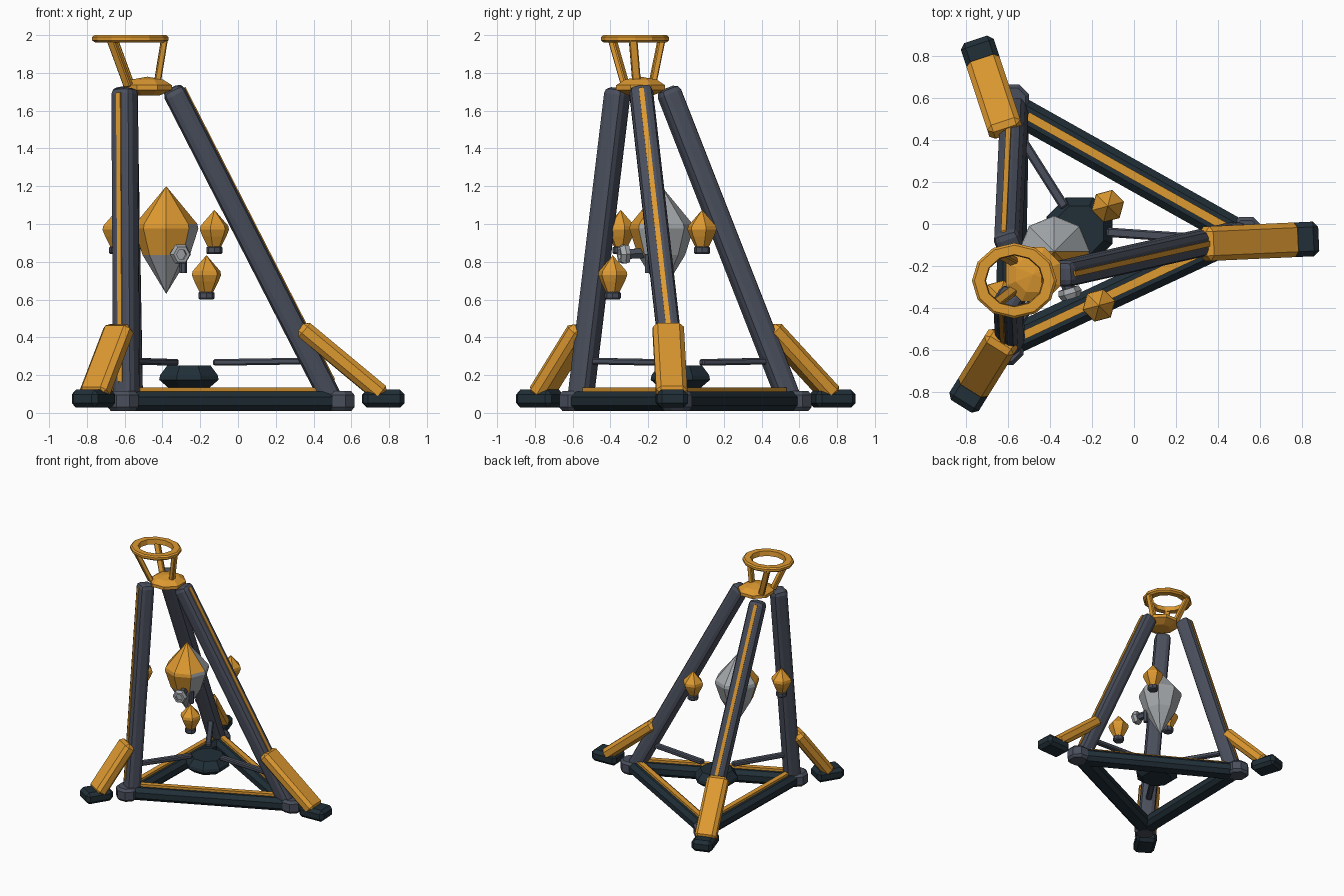
import bpy
import bmesh
from math import radians, cos, sin, tau
from mathutils import Vector, Matrix

cube = bpy.data.objects.get("Cube")
if cube:
    bpy.data.objects.remove(cube, do_unlink=True)


def material(name, rgb):
    m = bpy.data.materials.new(name)
    m.use_nodes = True
    m.diffuse_color = (*rgb, 1)
    m.node_tree.nodes["Principled BSDF"].inputs["Base Color"].default_value = (*rgb, 1)
    return m


ORANGE = material("orange paint", (0.73, 0.32, 0.03))
STEEL = material("slate steel", (0.068, 0.078, 0.108))
DARK = material("dark metal", (0.015, 0.028, 0.038))
GREY = material("light grey", (0.38, 0.40, 0.42))


def finish(name, bm, *mats):
    bmesh.ops.recalc_face_normals(bm, faces=bm.faces)
    mesh = bpy.data.meshes.new(name)
    bm.to_mesh(mesh)
    bm.free()
    for m in mats:
        mesh.materials.append(m)
    ob = bpy.data.objects.new(name, mesh)
    bpy.context.collection.objects.link(ob)
    return ob


def bar(name, a, b, width, depth, out, mat, bevel=0.03, segments=1):
    """Chamfered box from a to b; its depth axis points along out."""
    a, b, out = Vector(a), Vector(b), Vector(out)
    axis = (b - a).normalized()
    side = axis.cross(out).normalized()
    out = side.cross(axis)
    rot = Matrix((side, out, axis)).transposed().to_4x4()
    bm = bmesh.new()
    bmesh.ops.create_cube(bm, size=1)
    bmesh.ops.scale(bm, vec=(width, depth, (b - a).length), verts=bm.verts)
    if bevel:
        bmesh.ops.bevel(bm, geom=bm.edges[:], offset=bevel, segments=segments,
                        profile=0.5, affect='EDGES')
    bm.transform(Matrix.Translation((a + b) / 2) @ rot)
    return finish(name, bm, mat)


def lathe(name, centre, profile, sides, *mats, turn=0, squash=1, closed=False, axis=None, paint=None):
    """Faceted solid from (radius, height) points around an axis."""
    bm = bmesh.new()
    rings = []
    for r, z in profile:
        if r == 0:
            rings.append([bm.verts.new((0, 0, z))] * sides)
            continue
        angles = [radians(turn) + tau * i / sides for i in range(sides)]
        rings.append([bm.verts.new((r * cos(t), r * squash * sin(t), z)) for t in angles])
    pairs = list(zip(rings, rings[1:]))
    if closed:
        pairs.append((rings[-1], rings[0]))
    for lo, hi in pairs:
        for i in range(sides):
            j = (i + 1) % sides
            bm.faces.new(dict.fromkeys((lo[i], lo[j], hi[j], hi[i])))
    if not closed:
        for ring in (rings[0], rings[-1]):
            if len(set(ring)) > 2:
                bm.faces.new(ring)
    if paint:
        for f in bm.faces:
            f.material_index = paint(f.calc_center_median())
    if axis:
        bm.transform(Vector(axis).to_track_quat('Z', 'Y').to_matrix().to_4x4())
    bm.transform(Matrix.Translation(centre))
    return finish(name, bm, *mats)


# Legs with their corner joints, braces, feet, spokes and crown rods
# name: base corner, leg top, brace top, foot centre, rod bottom, rod top
hub = Vector((-0.26, -0.03, 0.265))
legs = {
    "right": ((0.50, -0.05), (-0.35, -0.24), (0.33, -0.095), (0.77, -0.075), (-0.43, -0.26), (-0.39, -0.28)),
    "front": ((-0.59, -0.56), (-0.60, -0.36), (-0.625, -0.55), (-0.765, -0.775), (-0.58, -0.32), (-0.67, -0.39)),
    "back": ((-0.57, 0.55), (-0.60, -0.10), (-0.61, 0.44), (-0.72, 0.775), (-0.57, -0.18), (-0.66, -0.13)),
}
corners = []
for name, (base, top, brace, foot, rod_a, rod_b) in legs.items():
    base, foot, brace = Vector(base), Vector(foot), Vector(brace)
    out = (foot - brace).normalized()
    corners.append((name, base, out))
    a, b = Vector((*base, 0.06)), Vector((*top, 1.72))
    bar(name + "_leg", a, b, 0.125, 0.12, (*out, 0), STEEL, 0.035, 2)
    axis = (b - a).normalized()
    face = Vector((*out, 0))
    face = (face - axis * face.dot(axis)).normalized() * 0.06
    bar(name + "_leg_stripe", a + axis * 0.1 + face, b - axis * 0.03 + face,
        0.026, 0.012, (*out, 0), ORANGE, 0)
    node = base + out * 0.035
    lathe(name + "_corner_joint", (*node, 0.01),
          [(0.07, 0), (0.088, 0.02), (0.088, 0.085), (0.07, 0.105)], 8, STEEL, turn=22.5)
    inner, outer = Vector((*brace, 0.455)), Vector((*foot, 0.09))
    bar(name + "_brace", inner, outer, 0.165, 0.095, (*out, 1), ORANGE, 0.025)
    bar(name + "_foot", (*(foot - out * 0.11), 0.075), (*(foot + out * 0.11), 0.075),
        0.165, 0.095, (0, 0, 1), DARK, 0.025)
    start = a.lerp(b, 0.13)
    direction = (Vector((*start.xy, 0.275)) - hub).normalized()
    bar(name + "_spoke", hub + direction * 0.13, (*start.xy, 0.275), 0.045, 0.035,
        (0, 0, 1), STEEL, 0.008)
    bar(name + "_crown_rod", (*rod_a, 1.73), (*rod_b, 1.975), 0.045, 0.035,
        (*out, 0), ORANGE, 0.006)

# Base triangle beams with top stripes
for i, (name, p, _) in enumerate(corners):
    other, q, _ = corners[(i + 1) % 3]
    label = f"{name}_to_{other}_beam"
    bar(label, (*p, 0.062), (*q, 0.062), 0.14, 0.105, (0, 0, 1), DARK, 0.03)
    d = (q - p).normalized() * 0.07
    bar(label + "_stripe", (*(p + d), 0.122), (*(q - d), 0.122), 0.04, 0.024,
        (0, 0, 1), ORANGE, 0)

# Central hub
lathe("hub", (hub.x, hub.y, 0), [(0.12, 0.135), (0.17, 0.175), (0.165, 0.2), (0.125, 0.25)],
      8, DARK, turn=22.5)

# Crown plate and ring
lathe("crown_plate", (-0.48, -0.24, 0),
      [(0.07, 1.68), (0.14, 1.71), (0.14, 1.735), (0.09, 1.765), (0, 1.78)], 8, ORANGE, turn=22.5)
lathe("crown_ring", (-0.57, -0.27, 0),
      [(0.185, 1.96), (0.202, 1.972), (0.202, 1.99), (0.19, 2.0), (0.14, 2.0), (0.135, 1.96)],
      12, ORANGE, squash=0.89, closed=True)


# Main pod: orange front shell over a grey body
def shell(c):
    front = c.y < -0.02 and c.x - 0.6 * c.y < 0.15
    return int(front and c.z > 0.88)


pod = (-0.38, -0.13, 0)
lathe("main_pod", pod, [(0, 0.63), (0.125, 0.835), (0.17, 0.975), (0.165, 1.0), (0, 1.2)],
      8, GREY, ORANGE, paint=shell)

# Eye on the pod
look = Vector((0.3, -1, -0.05)).normalized()
eye = Vector((-0.305, -0.33, 0.84))
lathe("eye_barrel", eye - look * 0.12, [(0.03, 0), (0.03, 0.11)], 6, STEEL, axis=look)
lathe("eye_ring", eye, [(0.05, -0.025), (0.058, 0), (0.045, 0.025), (0.028, 0.025), (0.028, -0.025)],
      6, GREY, axis=look, closed=True)
lathe("eye_lens", eye, [(0.029, -0.02), (0.029, 0.005)], 6, GREY, axis=look)
lathe("lower_sensor", (-0.29, -0.2, 0.74), [(0.02, 0), (0.02, 0.1)], 6, STEEL)

# Small floating pods with caps underneath
pods = {"back_right": (-0.125, 0.085, 0.97), "front_right": (-0.167, -0.388, 0.73),
        "left": (-0.64, -0.345, 0.97)}
for name, centre in pods.items():
    lathe(name + "_small_pod", centre,
          [(0.035, -0.095), (0.066, -0.035), (0.08, 0.0), (0.076, 0.02), (0, 0.105)],
          6, ORANGE, turn=15)
    lathe(name + "_small_pod_cap", centre,
          [(0.036, -0.13), (0.043, -0.122), (0.043, -0.095), (0.03, -0.085)], 8, STEEL)
